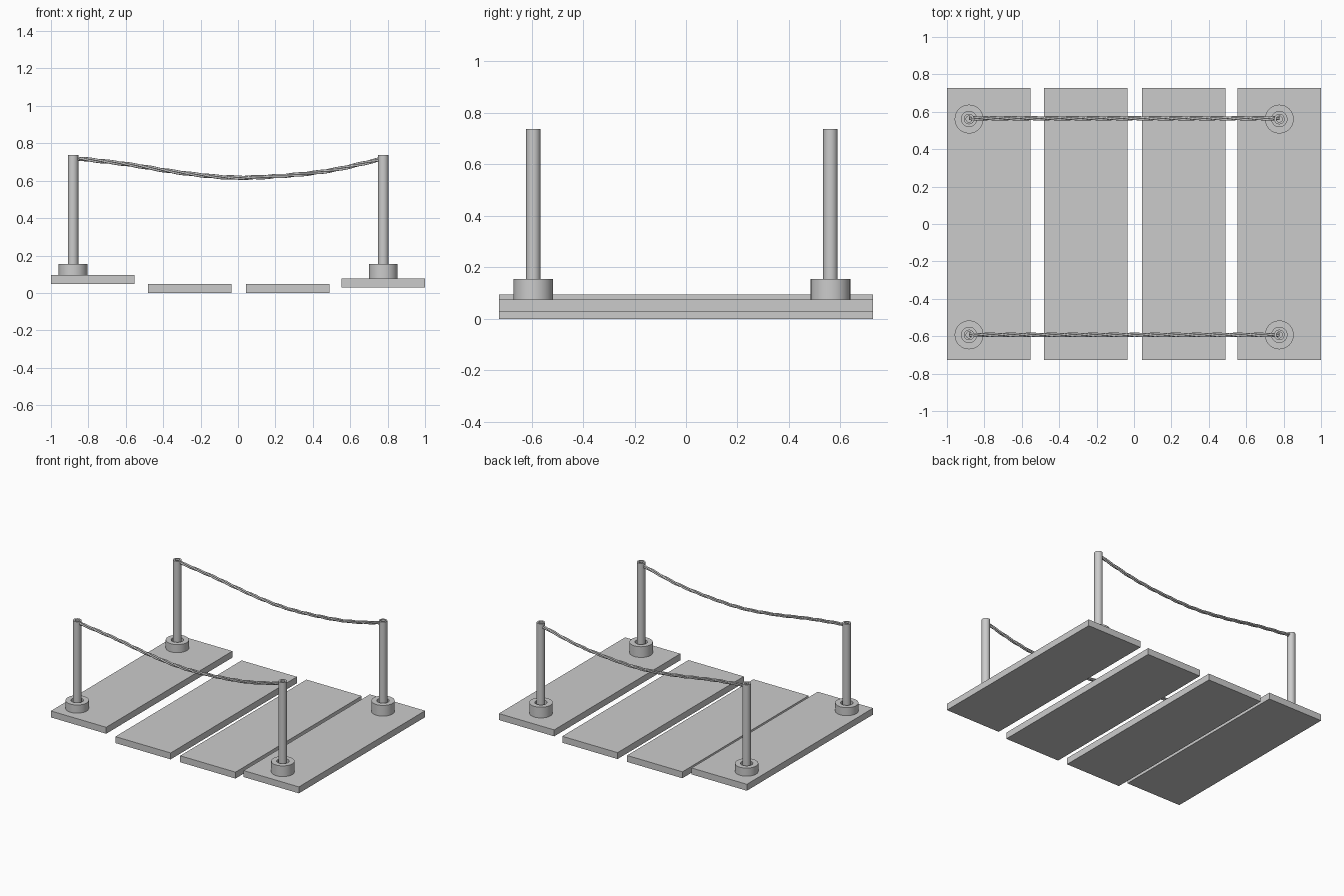
import bpy, bmesh, math

if "Cube" in bpy.data.objects:
    bpy.data.objects.remove(bpy.data.objects["Cube"])


def finish(name, bm, smooth=False):
    bmesh.ops.recalc_face_normals(bm, faces=bm.faces)
    mesh = bpy.data.meshes.new(name)
    bm.to_mesh(mesh)
    bm.free()
    ob = bpy.data.objects.new(name, mesh)
    bpy.context.collection.objects.link(ob)
    if smooth:
        bpy.ops.object.select_all(action='DESELECT')
        ob.select_set(True)
        bpy.context.view_layer.objects.active = ob
        bpy.ops.object.shade_smooth_by_angle(angle=math.radians(35))
    return ob


def box(name, x0, x1, y0, y1, z0, z1):
    bm = bmesh.new()
    bmesh.ops.create_cube(bm, size=1)
    for v in bm.verts:
        v.co.x = x0 if v.co.x < 0 else x1
        v.co.y = y0 if v.co.y < 0 else y1
        v.co.z = z0 if v.co.z < 0 else z1
    return finish(name, bm)


def tube(name, x, y, z0, z1, r_out, r_in, sides=32):
    # closed ring profile swept around the vertical axis
    bm = bmesh.new()
    profile = [(r_in, z0), (r_out, z0), (r_out, z1), (r_in, z1)]
    rings = []
    for i in range(sides):
        a = math.tau * i / sides
        rings.append([bm.verts.new((x + r * math.cos(a), y + r * math.sin(a), z))
                      for r, z in profile])
    for i in range(sides):
        p, q = rings[i], rings[(i + 1) % sides]
        for j in range(4):
            k = (j + 1) % 4
            bm.faces.new((p[j], q[j], q[k], p[k]))
    return finish(name, bm, True)


# Planks of the walkway, the end ones raised
for i, (x0, z0) in enumerate([(-1.0, 0.048), (-0.48, 0.0), (0.043, 0.0), (0.554, 0.029)]):
    box(f"plank_{i + 1}", x0, x0 + 0.446, -0.727, 0.727, z0, z0 + 0.047)

# Hollow posts standing in ring collars
XL, XR, TOP = -0.882, 0.777, 0.738
for side, y in (("front", -0.593), ("back", 0.561)):
    for end, x, base in (("left", XL, 0.095), ("right", XR, 0.076)):
        tube(f"{side}_{end}_post", x, y, base, TOP, 0.028, 0.016)
        tube(f"{side}_{end}_collar", x, y, base, 0.154, 0.077, 0.041)

# Sagging rope path, smoothly interpolated through a few heights
PATH = [(-0.882, 0.722), (-0.6, 0.689), (-0.3, 0.642), (-0.03, 0.617),
        (0.25, 0.627), (0.5, 0.656), (0.777, 0.718)]


def rope_height(x):
    i = max(k for k in range(len(PATH) - 1) if PATH[k][0] <= x + 1e-6)

    def slope(k):
        a, b = PATH[max(k - 1, 0)], PATH[min(k + 1, len(PATH) - 1)]
        return (b[1] - a[1]) / (b[0] - a[0])
    (xa, za), (xb, zb) = PATH[i], PATH[i + 1]
    h = xb - xa
    t = (x - xa) / h
    return ((2*t**3 - 3*t**2 + 1) * za + (t**3 - 2*t**2 + t) * h * slope(i)
            + (3*t**2 - 2*t**3) * zb + (t**3 - t**2) * h * slope(i + 1))


# Ropes of three twisted strands
def rope(name, y, turns=5, strands=3, steps=80, offset=0.0065, radius=0.006):
    curve = bpy.data.curves.new(name, 'CURVE')
    curve.dimensions = '3D'
    curve.bevel_depth = radius
    curve.bevel_resolution = 2
    curve.use_fill_caps = True
    for s in range(strands):
        sp = curve.splines.new('POLY')
        sp.points.add(steps)
        for i in range(steps + 1):
            t = i / steps
            x = XL + (XR - XL) * t
            a = math.tau * (turns * t + s / strands)
            sp.points[i].co = (x, y + offset * math.cos(a),
                               rope_height(x) + offset * math.sin(a), 1)
        sp.use_smooth = True
    ob = bpy.data.objects.new(name, curve)
    bpy.context.collection.objects.link(ob)


rope("front_rope", -0.593)
rope("back_rope", 0.565)
